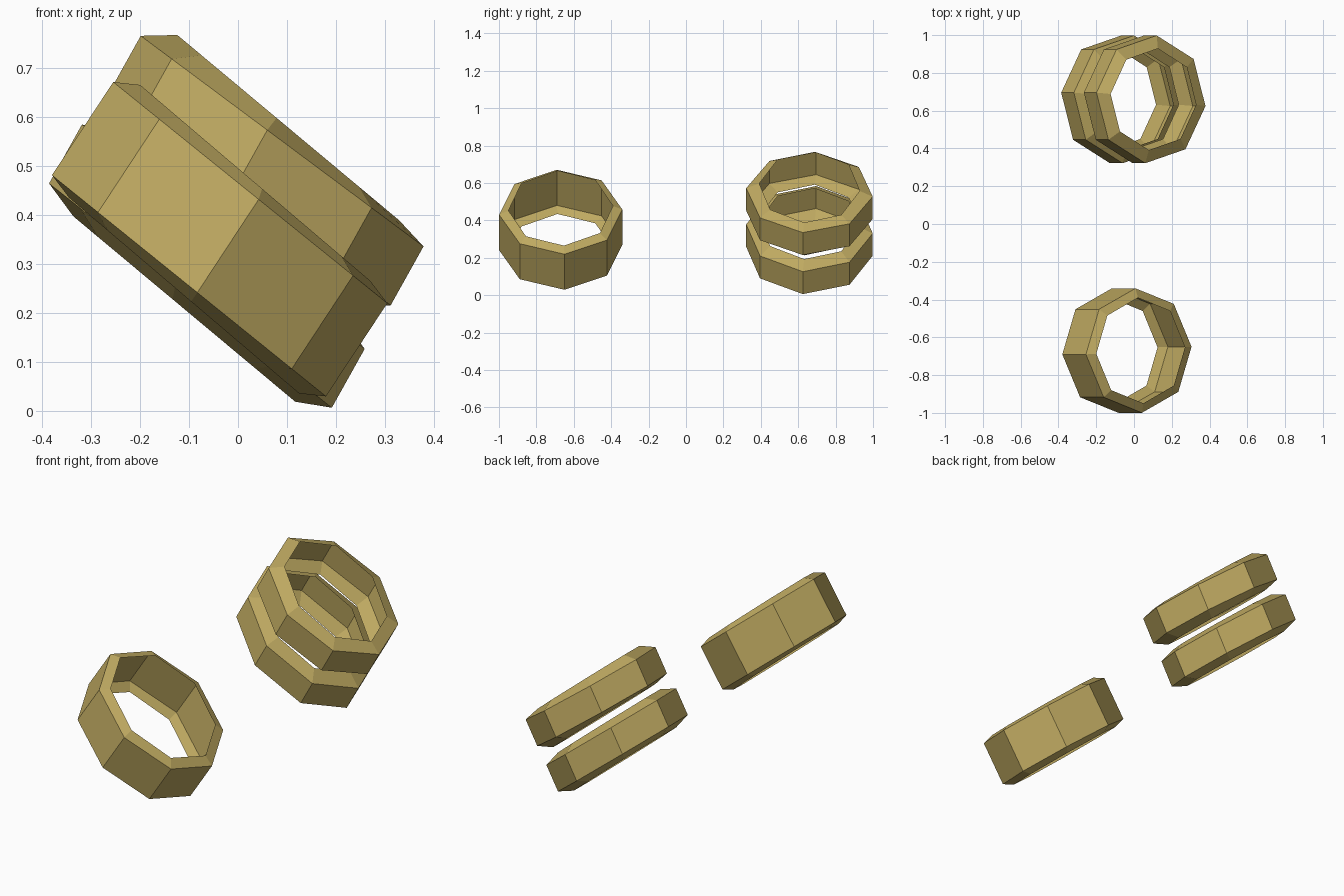
import bpy, bmesh
from math import cos, sin, tau, radians

if "Cube" in bpy.data.objects:
    bpy.data.objects.remove(bpy.data.objects["Cube"])

brass = bpy.data.materials.new("brass")
brass.diffuse_color = (0.52, 0.40, 0.12, 1)
brass.use_nodes = True
brass.node_tree.nodes["Principled BSDF"].inputs["Base Color"].default_value = brass.diffuse_color


def loop(bm, centre, hx, hy, hz, phase):
    """Tilted eight-sided loop, high on the left and low on the right."""
    cx, cy, cz = centre
    angles = [tau * i / 8 + radians(phase) for i in range(8)]
    return [bm.verts.new((cx + hx * cos(a), cy + hy * sin(a), cz - hz * cos(a)))
            for a in angles]


def ring(name, top, outer, inner, depth, lip, phase):
    """Slanted band with a raised lip at each end, open through the middle."""
    bm = bmesh.new()
    x, y, z = top
    dx, dz = depth
    lx, lz = lip
    loops = [
        loop(bm, (x + lx, y, z + lz), *inner, phase),            # top lip
        loop(bm, (x, y, z), *outer, phase),                      # top edge
        loop(bm, (x - dx, y, z - dz), *outer, phase),            # bottom edge
        loop(bm, (x - dx - lx, y, z - dz - lz), *inner, phase),  # bottom lip
    ]
    for a, b in zip(loops, loops[1:]):
        for i in range(8):
            j = (i + 1) % 8
            bm.faces.new((a[i], b[i], b[j], a[j]))
    mesh = bpy.data.meshes.new(name)
    bm.to_mesh(mesh)
    bm.free()
    mesh.materials.append(brass)
    obj = bpy.data.objects.new(name, mesh)
    bpy.context.collection.objects.link(obj)


# Single wide ring at the front
ring("wide_ring", (0.025, -0.67, 0.445), (0.28, 0.33, 0.226), (0.235, 0.28, 0.20),
     (0.125, 0.19), (0.01, 0.02), 3.5)

# Pair of narrow rings at the back
for name, x, z, hz in (("upper_narrow_ring", 0.09, 0.55, 0.216),
                       ("lower_narrow_ring", -0.03, 0.355, 0.23)):
    ring(name, (x, 0.66, z), (0.29, 0.34, hz), (0.2275, 0.27, 0.19),
         (0.067, 0.12), (0.0125, 0.0275), -6)
